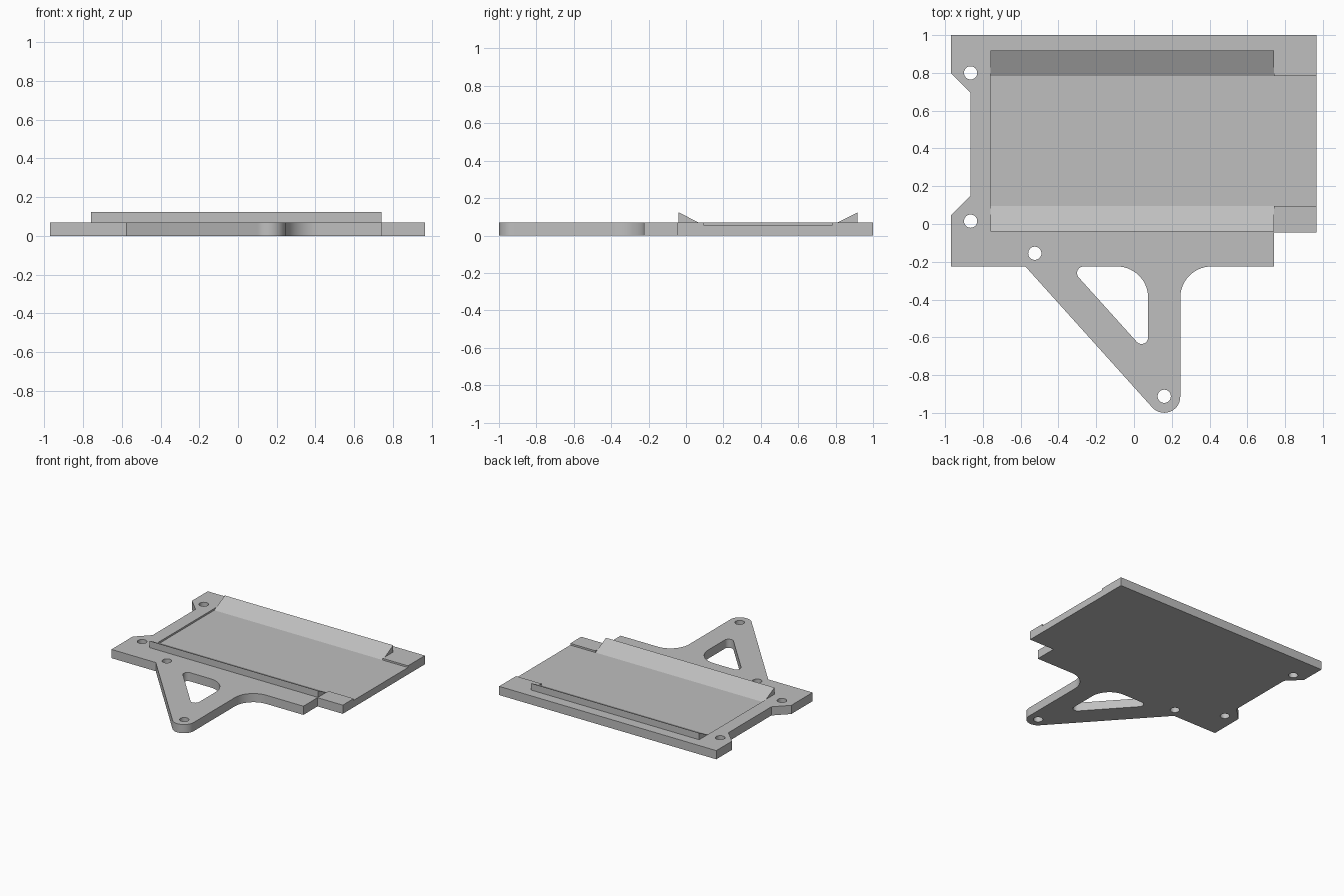
import bpy, bmesh, math
from mathutils import Vector

cube = bpy.data.objects.get("Cube")
if cube:
    bpy.data.objects.remove(cube)

THICK, FLOOR, RAIL_TOP = 0.07, 0.056, 0.124
LEFT, RIGHT, EDGE = -0.76, 0.74, 0.965      # ends of rails, open end of tray

grey = bpy.data.materials.new("plain grey")
grey.use_nodes = True
colour = (0.52, 0.52, 0.52, 1)
grey.diffuse_color = colour
grey.node_tree.nodes["Principled BSDF"].inputs["Base Color"].default_value = colour


def rounded(corners, steps=14):
    """Outline from (x, y, radius) corners, each filleted by its radius."""
    out = []
    for i, (x, y, r) in enumerate(corners):
        p = Vector((x, y))
        if r == 0:
            out.append(p)
            continue
        a = (Vector(corners[i - 1][:2]) - p).normalized()
        b = (Vector(corners[(i + 1) % len(corners)][:2]) - p).normalized()
        half = a.angle(b) / 2
        centre = p + (a + b).normalized() * r / math.sin(half)
        start = p + a * r / math.tan(half) - centre
        end = p + b * r / math.tan(half) - centre
        for k in range(steps + 1):
            t = k / steps
            sweep = math.pi - 2 * half
            w = (start * math.sin((1 - t) * sweep) + end * math.sin(t * sweep)) / math.sin(sweep)
            out.append(centre + w)
    return out


def prism(name, points, depth):
    """Extrude 3D profile points along depth."""
    bm = bmesh.new()
    face = bm.faces.new([bm.verts.new(p) for p in points])
    ext = bmesh.ops.extrude_face_region(bm, geom=[face])
    verts = [v for v in ext["geom"] if isinstance(v, bmesh.types.BMVert)]
    bmesh.ops.translate(bm, verts=verts, vec=depth)
    bmesh.ops.recalc_face_normals(bm, faces=bm.faces)
    mesh = bpy.data.meshes.new(name)
    bm.to_mesh(mesh)
    bm.free()
    mesh.materials.append(grey)
    obj = bpy.data.objects.new(name, mesh)
    bpy.context.collection.objects.link(obj)
    return obj


def flat(name, outline, z, height):
    return prism(name, [(p[0], p[1], z) for p in outline], (0, 0, height))


def along_x(name, profile, x0, x1):
    return prism(name, [(x0, y, z) for y, z in profile], (x1 - x0, 0, 0))


# Base plate with notched side and triangular arm
plate = flat("base_plate", rounded([
    (-0.97, 1, 0), (EDGE, 1, 0), (EDGE, -0.045, 0), (RIGHT, -0.045, 0),
    (RIGHT, -0.225, 0), (0.245, -0.225, 0.165), (0.245, -1.136, 0.085),
    (-0.575, -0.225, 0), (-0.97, -0.225, 0), (-0.97, 0.045, 0),
    (-0.865, 0.15, 0), (-0.865, 0.695, 0), (-0.97, 0.8, 0)]), 0, THICK)

# Arm window, screw holes and tray recess
cutters = [flat("arm_window_cutter", rounded([
    (-0.345, -0.225, 0.035), (0.075, -0.225, 0.165), (0.075, -0.691, 0.035)]), -0.1, 0.4)]
for x, y in [(-0.865, 0.8), (-0.865, 0.015), (-0.525, -0.155), (0.16, -0.912)]:
    ring = [(x + 0.035 * math.cos(k * math.tau / 32), y + 0.035 * math.sin(k * math.tau / 32))
            for k in range(32)]
    cutters.append(flat("screw_hole_cutter", ring, -0.1, 0.4))
cutters.append(along_x("tray_cutter", [
    (-0.04, RAIL_TOP), (0.094, FLOOR), (0.784, FLOOR), (0.918, RAIL_TOP)], LEFT, RIGHT))
cutters.append(along_x("tray_mouth_cutter", [
    (0.094, FLOOR), (0.784, FLOOR), (0.784, 0.2), (0.094, 0.2)], RIGHT - 0.1, 1.1))

bpy.context.view_layer.objects.active = plate
for cutter in cutters:
    mod = plate.modifiers.new("cut", "BOOLEAN")
    mod.operation, mod.solver, mod.object = "DIFFERENCE", "EXACT", cutter
    bpy.ops.object.modifier_apply(modifier=mod.name)
    bpy.data.objects.remove(cutter)

# Wedge rails along both long sides of the tray, sloping inward
for name, outer, inward in [("front_rail", -0.04, 1), ("back_rail", 0.918, -1)]:
    reach = 0.134 * (RAIL_TOP - THICK) / (RAIL_TOP - FLOOR)
    along_x(name, [(outer, THICK), (outer, RAIL_TOP), (outer + inward * reach, THICK)], LEFT, RIGHT)

# Smooth the rounded walls, keep edges sharp
bpy.ops.object.select_all(action="DESELECT")
plate.select_set(True)
bpy.ops.object.shade_smooth_by_angle(angle=math.radians(25))
